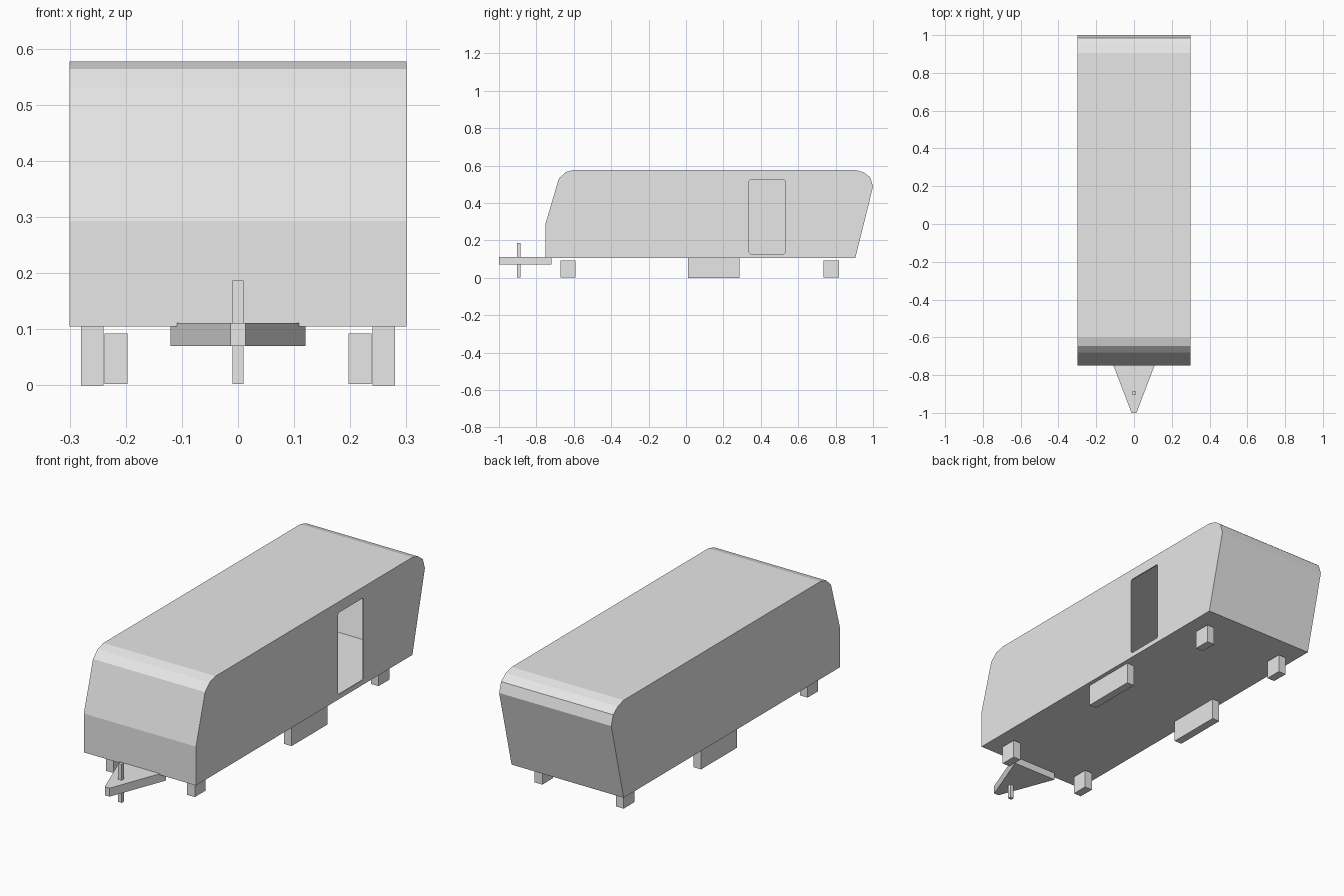
import bpy
import bmesh

cube = bpy.data.objects.get("Cube")
if cube:
    bpy.data.objects.remove(cube, do_unlink=True)

grey = bpy.data.materials.new("light grey")
grey.use_nodes = True
grey.diffuse_color = (0.8, 0.8, 0.8, 1)
grey.node_tree.nodes["Principled BSDF"].inputs["Base Color"].default_value = (0.8, 0.8, 0.8, 1)


def add_object(name, bm):
    bmesh.ops.recalc_face_normals(bm, faces=bm.faces)
    mesh = bpy.data.meshes.new(name)
    bm.to_mesh(mesh)
    bm.free()
    mesh.materials.append(grey)
    obj = bpy.data.objects.new(name, mesh)
    bpy.context.collection.objects.link(obj)
    return obj


def prism(name, outline, depth):
    """Extrude a closed outline of 3D points along a vector."""
    bm = bmesh.new()
    face = bm.faces.new([bm.verts.new(p) for p in outline])
    extruded = bmesh.ops.extrude_face_region(bm, geom=[face])["geom"]
    verts = [g for g in extruded if isinstance(g, bmesh.types.BMVert)]
    bmesh.ops.translate(bm, verts=verts, vec=depth)
    return add_object(name, bm)


def box(name, x, y, z):
    outline = [(x[0], y[0], z[0]), (x[1], y[0], z[0]),
               (x[1], y[1], z[0]), (x[0], y[1], z[0])]
    return prism(name, outline, (0, 0, z[1] - z[0]))


# Hollow body shell from the side profile
HALF_WIDTH = 0.3
profile = [(-0.75, 0.105), (-0.75, 0.293), (-0.68, 0.53), (-0.645, 0.564),
           (-0.6, 0.577), (0.905, 0.577), (0.95, 0.564), (0.985, 0.537),
           (1.0, 0.488), (0.905, 0.105)]
body = prism("body_shell", [(-HALF_WIDTH, y, z) for y, z in profile],
             (2 * HALF_WIDTH, 0, 0))
solidify = body.modifiers.new("wall_thickness", "SOLIDIFY")
solidify.thickness = 0.006
solidify.offset = -1
solidify.use_even_offset = True

# Doorway through the left wall, with slightly clipped corners
y0, y1, z0, z1, c = 0.337, 0.53, 0.128, 0.524, 0.007
door = [(y0 + c, z0), (y1 - c, z0), (y1, z0 + c), (y1, z1 - c),
        (y1 - c, z1), (y0 + c, z1), (y0, z1 - c), (y0, z0 + c)]
cutter = prism("doorway_cutter", [(HALF_WIDTH - 0.05, y, z) for y, z in door],
               (0.1, 0, 0))
cutter.hide_render = True
cut = body.modifiers.new("doorway", "BOOLEAN")
cut.operation = "DIFFERENCE"
cut.solver = "EXACT"
cut.object = cutter

# Bake the shell and drop the cutter
graph = bpy.context.evaluated_depsgraph_get()
baked = bpy.data.meshes.new_from_object(body.evaluated_get(graph))
body.modifiers.clear()
body.data = baked
bpy.data.objects.remove(cutter, do_unlink=True)

# Wheel blocks and corner legs on both sides
for side, s in (("left", 1), ("right", -1)):
    box("wheel_block_" + side, sorted((0.24 * s, 0.28 * s)), (0.01, 0.285), (0, 0.106))
    leg_x = sorted((0.197 * s, 0.238 * s))
    box("front_leg_" + side, leg_x, (-0.67, -0.59), (0.002, 0.092))
    box("rear_leg_" + side, leg_x, (0.735, 0.817), (0.002, 0.092))

# Tapered tow hitch and its jack post
hitch = [(-0.013, -1), (0.013, -1), (0.12, -0.72), (-0.12, -0.72)]
prism("tow_hitch", [(x, y, 0.07) for x, y in hitch], (0, 0, 0.041))
box("jack_post", (-0.01, 0.01), (-0.903, -0.886), (0.002, 0.187))
